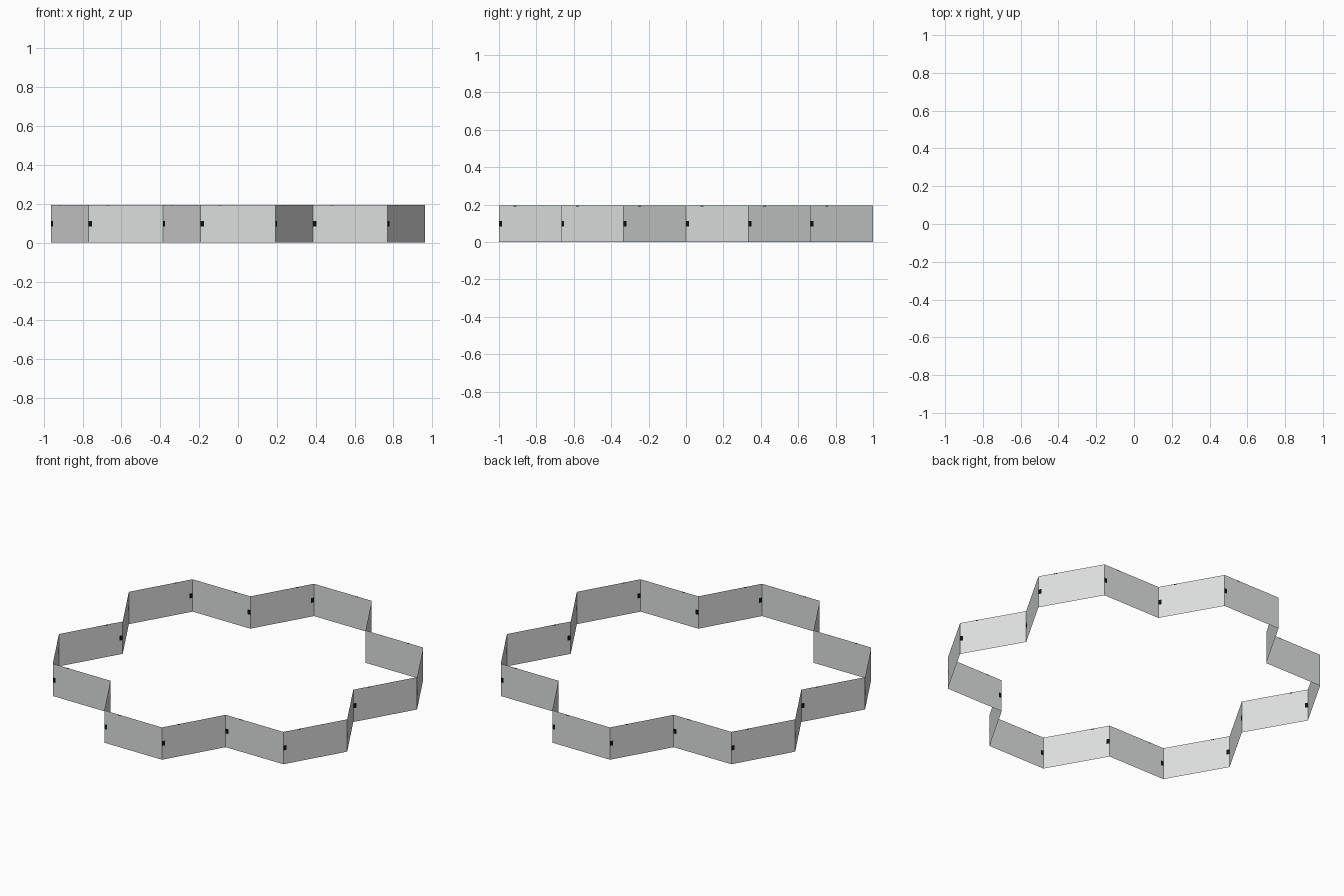
import bpy, bmesh, math
from mathutils import Vector

if "Cube" in bpy.data.objects:
    bpy.data.objects.remove(bpy.data.objects["Cube"])

H = 1 / 3                    # half height of one hexagon cell
S = 2 * H / math.sqrt(3)     # hexagon side
TOP = 0.195


def material(name, rgb):
    m = bpy.data.materials.new(name)
    m.diffuse_color = (*rgb, 1)
    m.use_nodes = True
    m.node_tree.nodes["Principled BSDF"].inputs["Base Color"].default_value = m.diffuse_color
    return m


grey = material("pale grey", (0.72, 0.735, 0.728))
black = material("black", (0.005, 0.005, 0.005))

# outline around seven hexagons: one three-edge sector turned six times
sector = [Vector((S, -2 * H)), Vector((2 * S, -2 * H)), Vector((2.5 * S, -H))]
outline = []
for k in range(6):
    a = k * math.pi / 3
    c, s = math.cos(a), math.sin(a)
    outline += [Vector((p.x * c - p.y * s, p.x * s + p.y * c)) for p in sector]

# thin open walls, cut so that the tiny dark marks are real faces
us = [0, 0.018, 0.09, 0.108, S]
zs = [0, 0.083, 0.112, TOP - 0.005, TOP]
marks = {(0, 1), (2, 3)}     # corner spot, top edge dash
bm = bmesh.new()
for i, p in enumerate(outline):
    q = outline[(i + 1) % len(outline)]
    d = (q - p).normalized()
    grid = [[bm.verts.new((p.x + d.x * u, p.y + d.y * u, z)) for z in zs] for u in us]
    for a in range(4):
        for b in range(4):
            f = bm.faces.new((grid[a][b], grid[a + 1][b], grid[a + 1][b + 1], grid[a][b + 1]))
            f.material_index = 1 if (a, b) in marks else 0
bmesh.ops.remove_doubles(bm, verts=bm.verts, dist=1e-4)
me = bpy.data.meshes.new("frame_wall")
bm.to_mesh(me)
bm.free()
me.materials.append(grey)
me.materials.append(black)
ob = bpy.data.objects.new("frame_wall", me)
bpy.context.collection.objects.link(ob)
